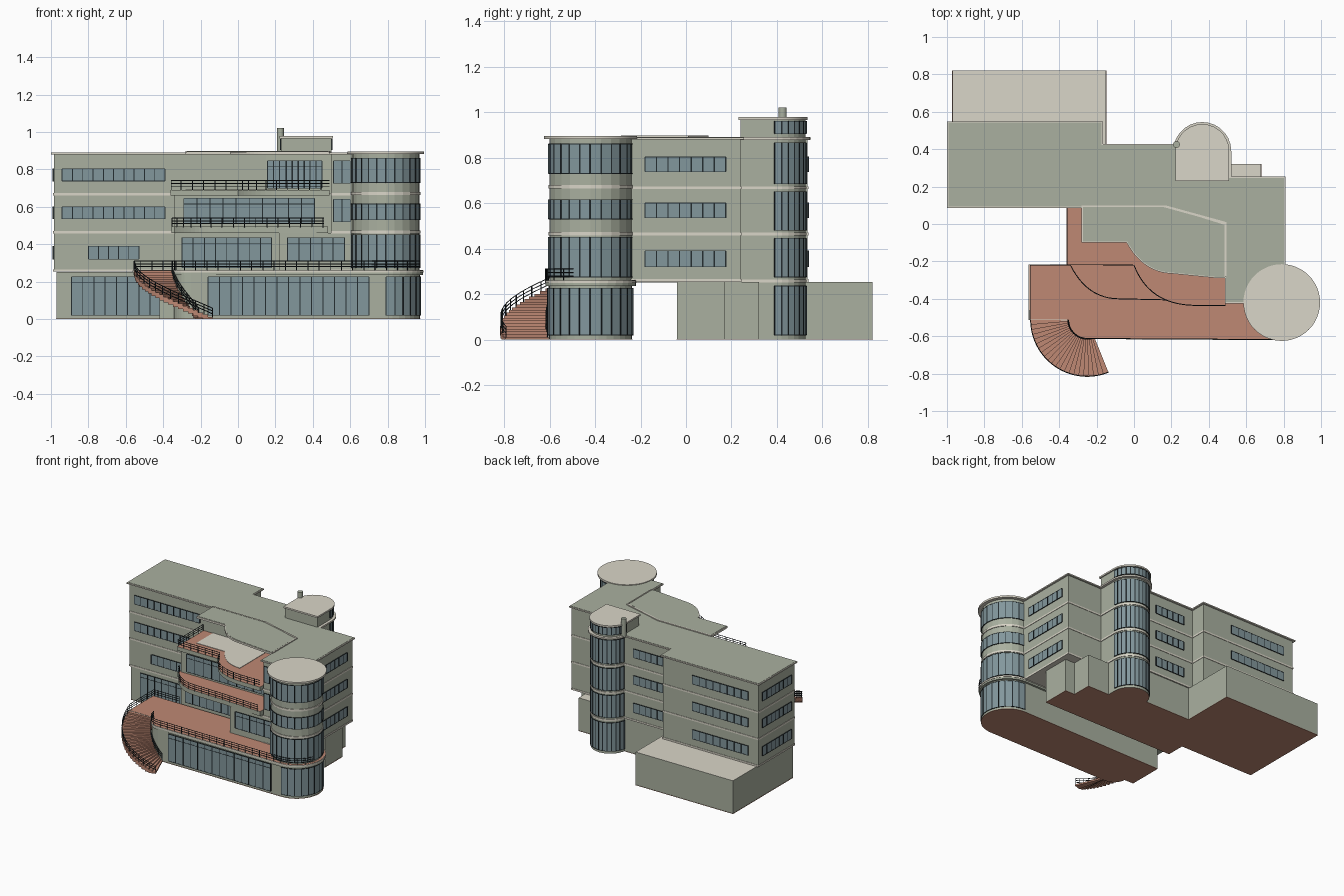
import bpy, bmesh
from math import cos, sin, radians, pi
from mathutils import Vector, Matrix

if "Cube" in bpy.data.objects:
    bpy.data.objects.remove(bpy.data.objects["Cube"], do_unlink=True)


def material(name, rgb):
    m = bpy.data.materials.new(name)
    m.use_nodes = True
    m.diffuse_color = (*rgb, 1)
    m.node_tree.nodes["Principled BSDF"].inputs["Base Color"].default_value = (*rgb, 1)
    return m


WALL = material("sage_wall", (0.40, 0.435, 0.35))
TRIM = material("pale_trim", (0.70, 0.67, 0.58))
FLOOR = material("terracotta", (0.52, 0.25, 0.175))
GLASS = material("blue_grey_glass", (0.225, 0.31, 0.335))
FRAME = material("dark_metal", (0.018, 0.026, 0.03))


def finish(name, bm, mats):
    bmesh.ops.recalc_face_normals(bm, faces=bm.faces)
    me = bpy.data.meshes.new(name)
    bm.to_mesh(me)
    bm.free()
    for m in mats:
        me.materials.append(m)
    ob = bpy.data.objects.new(name, me)
    bpy.context.collection.objects.link(ob)
    return ob


def prism(name, pts, z0, z1, side=WALL, top=None, bottom=None):
    """Extrude a plan outline between two heights."""
    bm = bmesh.new()
    lo = [bm.verts.new((x, y, z0)) for x, y in pts]
    hi = [bm.verts.new((x, y, z1)) for x, y in pts]
    bm.faces.new(hi).material_index = 1
    bm.faces.new(lo[::-1]).material_index = 2
    for i in range(len(pts)):
        j = (i + 1) % len(pts)
        bm.faces.new((lo[i], lo[j], hi[j], hi[i]))
    return finish(name, bm, [side, top or side, bottom or side])


def offset(pts, d):
    """Grow a counter-clockwise outline outwards by d."""
    out = []
    for i, p in enumerate(pts):
        a, b, c = Vector(pts[i - 1]), Vector(p), Vector(pts[(i + 1) % len(pts)])
        e, f = (b - a).normalized(), (c - b).normalized()
        n, m = Vector((e.y, -e.x)), Vector((f.y, -f.x))
        q = b + (n + m) * d / max(0.3, 1 + n.dot(m))
        out.append((q.x, q.y))
    return out


def arc(cx, cy, r, a0, a1, n):
    return [(cx + r * cos(radians(a0 + (a1 - a0) * i / n)),
             cy + r * sin(radians(a0 + (a1 - a0) * i / n))) for i in range(n + 1)]


def bend(p, c, q, n=12):
    """Quadratic curve from p to q pulled towards c."""
    p, c, q = Vector(p), Vector(c), Vector(q)
    ts = [i / n for i in range(n + 1)]
    return [tuple(p * (1 - t) ** 2 + c * 2 * t * (1 - t) + q * t * t) for t in ts]


def rect(x0, y0, x1, y1):
    return [(x0, y0), (x1, y0), (x1, y1), (x0, y1)]


def glazing(name, pts, rows, panes=1, transom=False):
    """Glass plates with dark bars along a wall path, outside on its right."""
    bm = bmesh.new()

    def bar(mid, ang, size, mat):
        mx = Matrix.Translation(mid) @ Matrix.Rotation(ang, 4, 'Z') @ Matrix.Diagonal((*size, 1))
        vs = bmesh.ops.create_cube(bm, size=1, matrix=mx)["verts"]
        for f in {f for v in vs for f in v.link_faces}:
            f.material_index = mat

    for p, q in zip(pts, pts[1:]):
        p, q = Vector((*p, 0)), Vector((*q, 0))
        d = q - p
        ang = Vector((1, 0)).angle_signed(d.xy) * -1
        for z0, z1 in rows:
            up = Vector((0, 0, (z0 + z1) / 2))
            bar((p + q) / 2 + up, ang, (d.length, 0.008, z1 - z0), 0)
            for i in range(panes + 1):
                bar(p + d * i / panes + up, ang, (0.005, 0.012, z1 - z0), 1)
            edges = [z0, z1] + ([z1 - 0.03] if transom else [])
            for z in edges:
                bar((p + q) / 2 + Vector((0, 0, z)), ang, (d.length, 0.011, 0.003), 1)
    return finish(name, bm, [GLASS, FRAME])


def railing(name, path, height=0.05, gap=0.06):
    """Three thin rails and evenly spaced posts along a 3D path."""
    cu = bpy.data.curves.new(name, 'CURVE')
    cu.dimensions, cu.bevel_depth, cu.bevel_resolution = '3D', 0.0025, 0
    cu.materials.append(FRAME)
    path = [Vector(p) for p in path]

    def line(ps):
        s = cu.splines.new('POLY')
        s.points.add(len(ps) - 1)
        for pt, p in zip(s.points, ps):
            pt.co = (*p, 1)

    for k in (0.4, 0.7, 1):
        line([p + Vector((0, 0, height * k)) for p in path])
    left = 0
    for p, q in zip(path, path[1:]):
        d = (q - p).length
        while left <= d:
            b = p.lerp(q, left / d)
            line([b, b + Vector((0, 0, height))])
            left += gap
        left -= d
    ob = bpy.data.objects.new(name, cu)
    bpy.context.collection.objects.link(ob)


def at(pts, z):
    return [(x, y, z) for x, y in pts]


TX, TY = 0.79, -0.42      # round corner tower centre
SX, SY = -0.25, -0.512    # curved stair centre

# Ground floor: front wing with rounded end, and rear block
front = ([(-0.42, -0.25), (-0.42, -0.51)] + arc(SX, SY, 0.093, 180, 270, 8)
         + arc(TX, TY, 0.183, -90, 90, 16))
rear = [(-0.97, 0.1), (-0.35, 0.1), (-0.35, -0.04), (0.76, -0.04), (0.76, 0.17), (0.68, 0.17),
        (0.68, 0.32), (0.4, 0.32), (0.4, 0.41), (-0.15, 0.41), (-0.15, 0.82), (-0.97, 0.82)]
prism("front_wing", front, 0, 0.24, WALL, WALL, FLOOR)
prism("rear_block", rear, 0, 0.252, WALL, TRIM, FLOOR)
for nm, o in (("front_wing_base", front), ("rear_block_base", rear)):
    prism(nm, offset(o, 0.002), 0, 0.003, FLOOR)
glazing("shop_window", [(-0.16, -0.605), (0.7, -0.605)], [(0.02, 0.225)], 14, True)
glazing("round_shop_window", arc(TX, TY, 0.183, -90, 90, 12), [(0.02, 0.225)])
glazing("left_shop_window", [(-0.89, 0.1), (-0.41, 0.1)], [(0.02, 0.225)], 8, True)

# Terrace over the front wing
edge = arc(SX, SY, 0.1, 180, 270, 8) + arc(TX, TY, 0.198, -90, 90, 16)
terrace = [(-0.56, -0.22), (-0.56, -0.51)] + edge
prism("terrace", terrace, 0.235, 0.262, WALL, FLOOR)
prism("terrace_edge_trim", offset(terrace, 0.003), 0.248, 0.26, TRIM)
railing("terrace_side_railing", at([(-0.34, -0.22), (-0.555, -0.22), (-0.555, -0.51)], 0.26))
railing("terrace_front_railing", at(edge[:-10], 0.26))

# Upper storeys
body = [(-0.985, 0.1), (0.15, 0.1), (0.5, 0.005), (0.5, -0.41), (0.7, -0.41), (0.795, -0.3),
        (0.795, 0.24), (0.45, 0.24), (0.4, 0.415), (-0.18, 0.415), (-0.18, 0.535),
        (-0.985, 0.535)]
prism("upper_storeys", body, 0.255, 0.885)
prism("roof_rim", offset(body, 0.014), 0.88, 0.889, TRIM)
prism("roof_surface", offset(body, 0.007), 0.88, 0.891)
prism("middle_bay", rect(-0.34, -0.2, 0.5, 0.12), 0.25, 0.67)
prism("lower_bay", rect(0.22, -0.41, 0.51, -0.1), 0.25, 0.46)
for z in (0.253, 0.457, 0.661):
    prism("body_belt", offset(body, 0.003), z, z + 0.013, TRIM)

# Roof canopy with a pale rim, and the curb line along its back
canopy = ([(-0.28, 0.1), (-0.28, -0.1)] + bend((-0.04, -0.1), (0.05, -0.26), (0.2, -0.265))
          + [(0.45, -0.29), (0.49, -0.29), (0.49, 0.0), (0.17, 0.1)])
prism("roof_canopy", canopy, 0.88, 0.894, TRIM)
prism("canopy_surface", offset(canopy, -0.006), 0.88, 0.896)
curb = [(-0.28, 0.09), (0.16, 0.09), (0.487, 0), (0.487, -0.285)]
prism("roof_curb", curb + [(x + 0.008, y + 0.01) for x, y in curb[::-1]], 0.88, 0.898, TRIM)

# Balconies
curve_low = bend((-0.34, -0.22), (-0.25, -0.4), (-0.08, -0.4)) + [(0.15, -0.405), (0.46, -0.42)]
curve_top = bend((0, -0.22), (0.08, -0.43), (0.32, -0.435)) + [(0.49, -0.435)]
prism("lower_balcony", [(-0.355, -0.1), (-0.355, -0.22)] + curve_low + [(0.48, -0.42), (0.48, -0.1)],
      0.46, 0.495, WALL, FLOOR)
prism("upper_balcony", [(-0.36, 0.1), (-0.36, -0.22)] + curve_top + [(0.49, 0.1)],
      0.66, 0.69, WALL, FLOOR)
prism("sheltered_floor", canopy[:15] + [(0.2, 0.09)], 0.685, 0.693, TRIM)
railing("lower_balcony_railing", at([(-0.352, -0.2), (-0.352, -0.218)] + curve_low, 0.49))
railing("upper_balcony_railing", at([(-0.357, 0.09), (-0.357, -0.217)] + curve_top, 0.69))

# Ribbon windows
ROWS = [(0.32, 0.39), (0.535, 0.6), (0.738, 0.803)]
glazing("front_ribbon_windows", [(-0.94, 0.1), (-0.39, 0.1)], ROWS[1:], 10)
glazing("front_low_window", [(-0.8, 0.1), (-0.53, 0.1)], ROWS[:1], 5)
glazing("right_ribbon_windows", [(0.795, -0.18), (0.795, 0.175)], ROWS, 7)
glazing("back_ribbon_windows", [(-0.43, 0.535), (-0.9, 0.535)], ROWS, 8)
glazing("back_middle_windows", [(0.15, 0.415), (-0.1, 0.415)], ROWS, 5)
glazing("left_ribbon_windows", [(-0.985, 0.49), (-0.985, 0.14)], ROWS, 7)

# Large terrace and balcony windows
glazing("terrace_window", [(-0.3, -0.2), (0.18, -0.2)], [(0.275, 0.435)], 8, True)
glazing("lower_bay_window", [(0.265, -0.41), (0.57, -0.41)], [(0.31, 0.435)], 5, True)
glazing("middle_bay_window", [(-0.29, -0.2), (0.41, -0.2)], [(0.51, 0.645)], 10, True)
glazing("top_window", [(0.16, 0.097), (0.45, 0.0185)], [(0.7, 0.845)], 9, True)
glazing("wing_windows", [(0.51, -0.41), (0.6, -0.41)], [(0.52, 0.64), (0.725, 0.845)], 2)

# Round corner tower
ring = arc(TX, TY, 0.18, 0, 345, 23)
prism("corner_tower", ring, 0.24, 0.885)
glazing("corner_tower_windows", ring + ring[:1],
        [(0.275, 0.45), (0.53, 0.615), (0.73, 0.86)])
for z in (0.457, 0.664):
    prism("corner_tower_belt", offset(ring, 0.005), z, z + 0.015, TRIM)
caps = [prism("corner_tower_cap", arc(TX, TY, 0.205, 0, 352.5, 47), 0.882, 0.896, TRIM)]

# Rear stair tower with chimney
curved = arc(0.365, 0.39, 0.135, 0, 180, 14)
tower = [(0.23, 0.24), (0.5, 0.24)] + curved
prism("stair_tower", tower, 0, 0.97, WALL, TRIM, FLOOR)
glazing("stair_tower_windows", curved,
        [(0.02, 0.235), (0.275, 0.445), (0.48, 0.65), (0.685, 0.865), (0.905, 0.96)])
for z in (0.25, 0.457, 0.661):
    prism("stair_tower_belt", offset(tower, 0.005), z, z + 0.013, TRIM)
prism("stair_tower_ledge", offset(tower, 0.02), 0.878, 0.89, TRIM)
caps.append(prism("stair_tower_cap", offset(tower, 0.009), 0.966, 0.978, TRIM))
caps.append(prism("chimney", arc(0.227, 0.425, 0.018, 0, 337.5, 15), 0.88, 1.02))

# Curved outside stair
N, A0, A1 = 22, 292, 180
for i in range(N):
    a, b = A0 + (A1 - A0) * i / N, A0 + (A1 - A0) * (i + 1) / N
    z = 0.26 * (i + 1) / N
    prism("stair_step", arc(SX, SY, 0.305, b, a, 2) + arc(SX, SY, 0.1, a, b, 2),
          max(0, z - 0.03), z, FLOOR)
for nm, r in (("stair_outer_railing", 0.302), ("stair_inner_railing", 0.104)):
    pts = arc(SX, SY, r, A0, A1, N)
    railing(nm, [(x, y, 0.008 + 0.252 * i / N) for i, (x, y) in enumerate(pts)], 0.05, 0.05)

# Smooth the round caps, keeping their rims sharp
bpy.ops.object.select_all(action='DESELECT')
for ob in caps:
    ob.select_set(True)
bpy.context.view_layer.objects.active = caps[0]
bpy.ops.object.shade_smooth_by_angle(angle=pi / 6)
